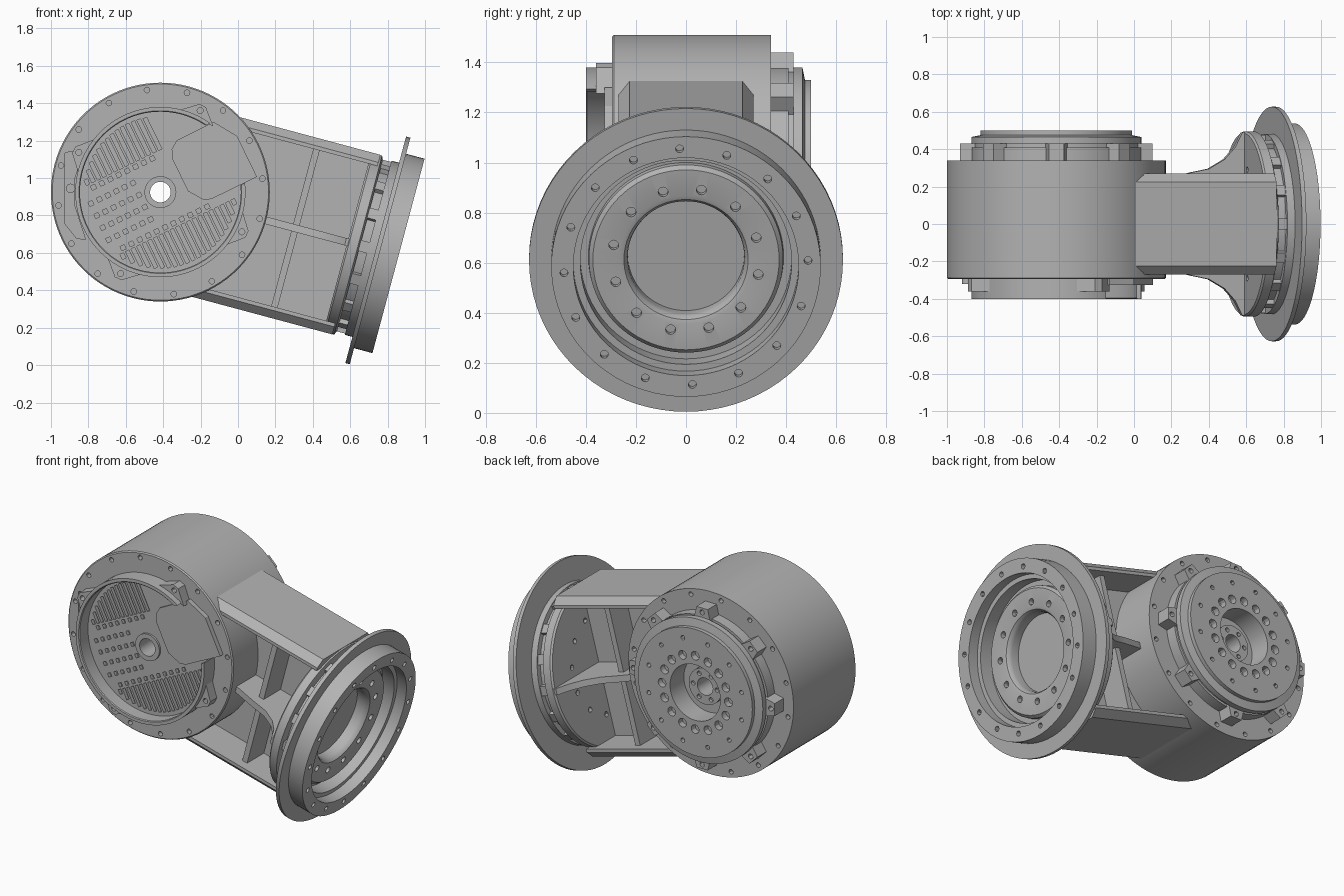
import bpy, bmesh
from math import pi, cos, sin, sqrt, radians
from mathutils import Matrix, Vector

if "Cube" in bpy.data.objects:
    bpy.data.objects.remove(bpy.data.objects["Cube"])

grey = bpy.data.materials.new("machined_grey")
grey.use_nodes = True
colour = (0.45, 0.45, 0.45, 1)
grey.diffuse_color = colour
grey.node_tree.nodes["Principled BSDF"].inputs["Base Color"].default_value = colour

# Frames: every part is made along its local z
CENTRE = Matrix.Translation((-0.415, 0, 0.925))
TILT = radians(15)
DRUM = CENTRE @ Matrix.Rotation(pi / 2, 4, 'X')      # local z points to the front
ARM = CENTRE @ Matrix.Rotation(TILT, 4, 'Y')         # local x points along the arm
FLANGE = ARM @ Matrix.Rotation(pi / 2, 4, 'Y')       # local z points along the arm
WEB = DRUM @ Matrix.Rotation(-TILT, 4, 'Z')          # arm side plane


def finish(name, bm, frame, cutter=None):
    bmesh.ops.recalc_face_normals(bm, faces=bm.faces)
    mesh = bpy.data.meshes.new(name)
    bm.to_mesh(mesh)
    bm.free()
    ob = bpy.data.objects.new(name, mesh)
    ob.matrix_world = frame
    bpy.context.collection.objects.link(ob)
    if cutter:
        # Cut the holes, then discard the cutter
        tool = finish(name + "_cutter", cutter, frame)
        tool.hide_render = True
        mod = ob.modifiers.new("holes", 'BOOLEAN')
        mod.operation, mod.solver, mod.object = 'DIFFERENCE', 'EXACT', tool
        bpy.context.view_layer.update()
        graph = bpy.context.evaluated_depsgraph_get()
        ob.data = bpy.data.meshes.new_from_object(ob.evaluated_get(graph))
        ob.modifiers.clear()
        bpy.data.objects.remove(tool)
    ob.data.materials.clear()
    ob.data.materials.append(grey)
    bpy.ops.object.select_all(action='DESELECT')
    ob.select_set(True)
    bpy.context.view_layer.objects.active = ob
    bpy.ops.object.shade_smooth_by_angle(angle=radians(30))
    return ob


def lathe(profile, steps=80):
    """Turn a closed (radius, z) profile about z."""
    bm = bmesh.new()
    rings = [[bm.verts.new((r * cos(2 * pi * i / steps), r * sin(2 * pi * i / steps), z))
              for i in range(steps)] for r, z in profile]
    for a, b in zip(rings, rings[1:] + rings[:1]):
        for i in range(steps):
            j = (i + 1) % steps
            bm.faces.new((a[i], a[j], b[j], b[i]))
    bmesh.ops.remove_doubles(bm, verts=bm.verts, dist=1e-5)
    return bm


def prism(bm, points, z0, z1, angle=0):
    spin = Matrix.Rotation(angle, 3, 'Z')
    low = [bm.verts.new(spin @ Vector((x, y, z0))) for x, y in points]
    high = [bm.verts.new(spin @ Vector((x, y, z1))) for x, y in points]
    bm.faces.new(low)
    bm.faces.new(high)
    for i in range(len(points)):
        j = (i + 1) % len(points)
        bm.faces.new((low[i], low[j], high[j], high[i]))
    return bm


def rect(x0, x1, y0, y1):
    return [(x0, y0), (x1, y0), (x1, y1), (x0, y1)]


def ring_holes(bm, count, ring, radius, z, depth, phase=0):
    for i in range(count):
        a = 2 * pi * i / count + radians(phase)
        place = Matrix.Translation((ring * cos(a), ring * sin(a), z))
        bmesh.ops.create_cone(bm, cap_ends=True, segments=12, radius1=radius,
                              radius2=radius, depth=2 * depth, matrix=place)


# Drum housing: bolt circles on both faces, side pocket, notch in the front rim
GRILL = radians(26)
holes = bmesh.new()
ring_holes(holes, 16, 0.55, 0.015, 0.295, 0.03, 7.5)
ring_holes(holes, 16, 0.55, 0.015, -0.34, 0.03, 7.5)
ring_holes(holes, 16, 0.235, 0.028, -0.5, 0.04)
ring_holes(holes, 12, 0.34, 0.014, -0.5, 0.03, 15)
prism(holes, [(-0.51, 0.21), (-0.51, -0.17), (-0.45, -0.245), (-0.4, -0.255),
              (-0.46, -0.07), (-0.46, 0.07), (-0.41, 0.23)], 0.27, 0.31)
prism(holes, rect(0.36, 0.52, -0.155, 0.215), 0.305, 0.42, GRILL)
finish("drum_housing", lathe([
    (0.055, 0.26), (0.43, 0.26), (0.43, 0.395), (0.435, 0.4), (0.455, 0.4), (0.455, 0.295),
    (0.578, 0.295), (0.585, 0.288), (0.585, -0.34), (0.455, -0.34), (0.455, -0.41),
    (0.44, -0.41), (0.44, -0.43), (0.455, -0.43), (0.455, -0.465), (0.405, -0.475),
    (0.405, -0.5), (0.178, -0.5), (0.178, -0.36), (0.055, -0.36)], 96), DRUM, holes)

# Rear hub in its recess
holes = bmesh.new()
ring_holes(holes, 6, 0.085, 0.014, -0.4, 0.02)
finish("rear_hub", lathe([(0.055, -0.35), (0.115, -0.35), (0.115, -0.4), (0.055, -0.4)], 48),
       DRUM, holes)

# Sunken vent cover: slots above and below, square vents between
vents = bmesh.new()
for i in range(-11, 12):
    x = i * 0.033
    reach = sqrt(0.405 ** 2 - x * x)
    if reach > 0.23:
        prism(vents, rect(x - 0.01, x + 0.01, -reach, -0.205), 0.29, 0.33, GRILL)
        if x < 0.12:
            prism(vents, rect(x - 0.01, x + 0.01, 0.205, reach), 0.29, 0.33, GRILL)
for row in range(6):
    y = -0.18 + row * 0.072
    for col in range(12):
        x = -0.36 + col * 0.05
        limit = 0.2 if row == 0 else 0.06 if row == 5 else -0.1
        if x < limit and x * x + y * y < 0.15:
            prism(vents, rect(x - 0.012, x + 0.012, y - 0.012, y + 0.012), 0.29, 0.33, GRILL)
finish("vent_cover", lathe([(0.055, 0.25), (0.431, 0.25), (0.431, 0.312), (0.055, 0.312)]),
       DRUM, vents)
finish("front_hub", lathe([(0.055, 0.29), (0.085, 0.29), (0.085, 0.325), (0.055, 0.325)], 48), DRUM)

# Cover plate with clipped inner corners, passing out through the rim notch
finish("cover_plate", prism(bmesh.new(), [
    (0.5, -0.153), (0.23, -0.153), (0.19, -0.14), (0.135, -0.06), (0.135, 0.13),
    (0.155, 0.18), (0.2, 0.21), (0.42, 0.213), (0.5, 0.09)], 0.28, 0.325, GRILL), DRUM)

# Plug in the side pocket
plug = lathe([(0, 0.26), (0.025, 0.26), (0.025, 0.32), (0, 0.32)], 24)
finish("connector_plug", plug, DRUM @ Matrix.Translation((-0.48, 0.02, 0)))

# Front lugs and rear bosses around the drum
lugs, holes = bmesh.new(), bmesh.new()
for i in range(4):
    prism(lugs, [(0.44, -0.1), (0.44, 0.1), (0.5, 0.035), (0.515, 0.02), (0.515, -0.02),
                 (0.5, -0.035)], 0.26, 0.36, radians(64 + 90 * i))
ring_holes(holes, 4, 0.485, 0.016, 0.36, 0.04, 64)
finish("front_lugs", lugs, DRUM, holes)
bosses, holes = bmesh.new(), bmesh.new()
for i in range(8):
    prism(bosses, [(0.43, -0.06), (0.515, -0.04), (0.515, 0.04), (0.43, 0.06)],
          -0.43, -0.33, radians(45 * i))
ring_holes(holes, 8, 0.487, 0.016, -0.43, 0.04)
finish("rear_bosses", bosses, DRUM, holes)

# Arm: chamfered top and bottom plates
for name, side in (("arm_top_plate", 1), ("arm_bottom_plate", -1)):
    section = [(0.497, -0.225), (0.497, 0.225), (0.455, 0.27), (0.435, 0.27),
               (0.435, -0.27), (0.455, -0.27)]
    finish(name, prism(bmesh.new(), [(-side * v, y) for v, y in section], 0.296, 1.085), FLANGE)

# Arm: centre web, cross rib and flared rib
finish("arm_web", prism(bmesh.new(), rect(0.3, 1.05, -0.45, 0.45), -0.04, 0.04), WEB)
finish("arm_cross_rib", prism(bmesh.new(), rect(0.73, 0.765, -0.45, 0.45), -0.21, 0.21), WEB)
edge = [(0.45, 0.2), (0.74, 0.275), (0.84, 0.295), (0.926, 0.345), (0.985, 0.41), (1.025, 0.49),
        (1.06, 0.49)]
finish("arm_flared_rib",
       prism(bmesh.new(), edge + [(x, -y) for x, y in reversed(edge)], -0.02, 0.02), ARM)

# Arm end disc with bolt holes on its back
holes = bmesh.new()
ring_holes(holes, 12, 0.3, 0.016, 1.035, 0.02, 15)
finish("arm_end_disc", lathe([(0, 1.035), (0.485, 1.035), (0.495, 1.045), (0.495, 1.095),
                              (0.47, 1.105), (0, 1.105)]), FLANGE, holes)

# Clamp blocks between the end disc and the flange
blocks = bmesh.new()
for i in range(16):
    prism(blocks, rect(0.43, 0.475, -0.03, 0.03), 1.1, 1.16, 2 * pi * i / 16)
finish("clamp_blocks", blocks, FLANGE)

# Output flange: wide disc, deep rim, stepped bore with a rounded lip
holes = bmesh.new()
ring_holes(holes, 16, 0.488, 0.016, 1.318, 0.03, 3)
ring_holes(holes, 12, 0.295, 0.02, 1.212, 0.03, 18)
finish("output_flange", lathe([
    (0, 1.1), (0.45, 1.1), (0.45, 1.15), (0.482, 1.15), (0.482, 1.192), (0.627, 1.192),
    (0.627, 1.216), (0.538, 1.216), (0.538, 1.318), (0.45, 1.318), (0.45, 1.25), (0.422, 1.25),
    (0.422, 1.165), (0.39, 1.165), (0.388, 1.195), (0.372, 1.212), (0.265, 1.212),
    (0.248, 1.207), (0.237, 1.192), (0.233, 1.175), (0.233, 1.125), (0, 1.125)]), FLANGE, holes)
